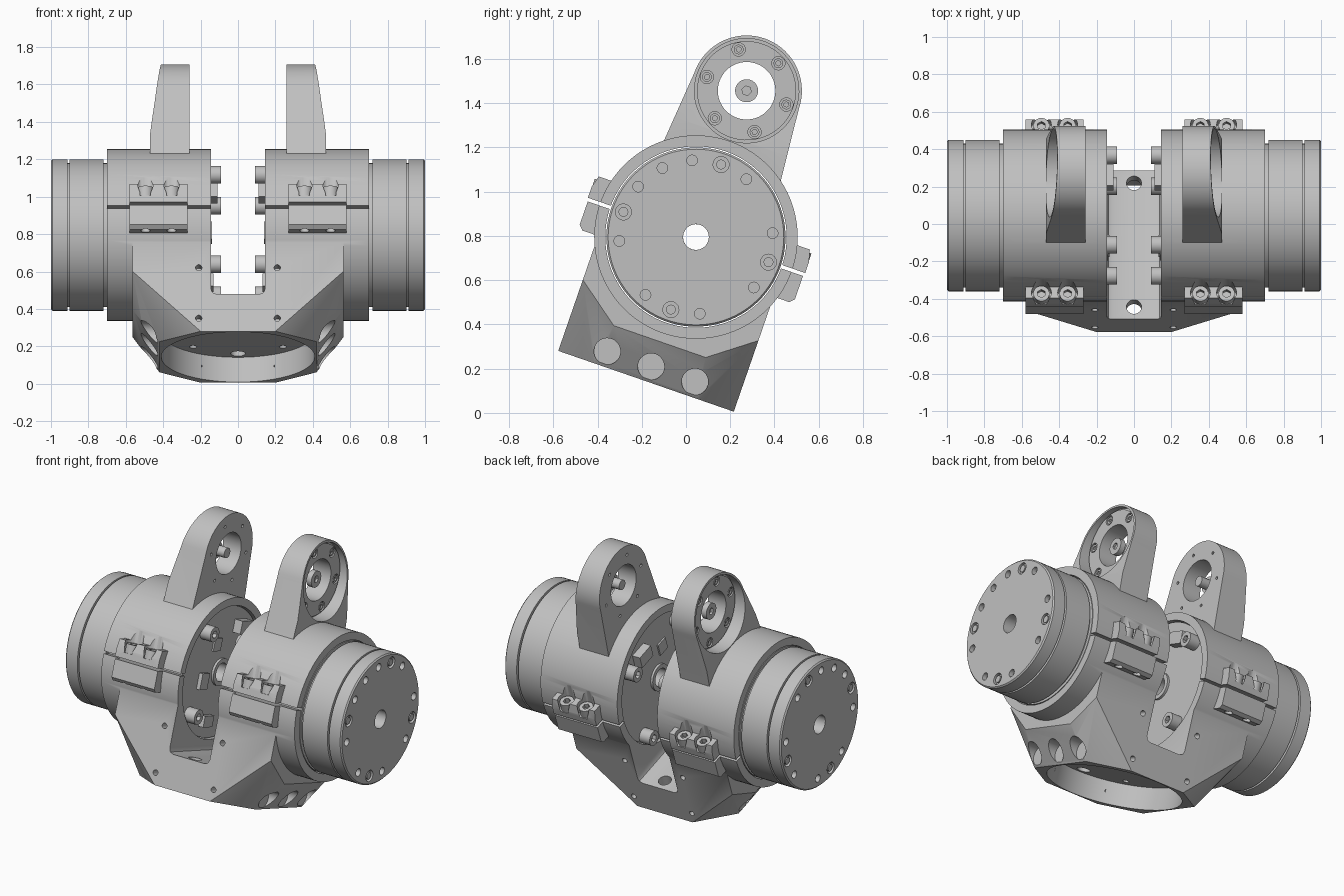
import bpy, bmesh
from math import radians, cos, sin, pi
from mathutils import Matrix, Vector

if "Cube" in bpy.data.objects:
    bpy.data.objects.remove(bpy.data.objects["Cube"])

# Everything is built around the motor axis, then leaned back and lifted
PLACE = Matrix.Translation((0, 0.045, 0.795)) @ Matrix.Rotation(radians(-19.1), 4, 'X')
TURN = {'x': Matrix.Rotation(pi / 2, 4, 'Y'),
        'y': Matrix.Rotation(-pi / 2, 4, 'X'),
        'z': Matrix.Identity(4)}

grey = bpy.data.materials.new("machined grey")
grey.use_nodes = True
grey.diffuse_color = (0.53, 0.53, 0.53, 1)
grey.node_tree.nodes["Principled BSDF"].inputs["Base Color"].default_value = grey.diffuse_color


def to_object(name, bm):
    bmesh.ops.recalc_face_normals(bm, faces=bm.faces)
    mesh = bpy.data.meshes.new(name)
    bm.to_mesh(mesh)
    bm.free()
    ob = bpy.data.objects.new(name, mesh)
    bpy.context.collection.objects.link(ob)
    return ob


def cylinders(name, radius, axis, low, high, spots=((0, 0),), sides=32):
    """Cylinders along one axis from low to high, at spots on the other two axes."""
    bm = bmesh.new()
    mid = (low + high) / 2
    for a, b in spots:
        centre = {'x': (mid, a, b), 'y': (a, mid, b), 'z': (a, b, mid)}[axis]
        bmesh.ops.create_cone(bm, cap_ends=True, segments=sides, radius1=radius, radius2=radius,
                              depth=high - low, matrix=Matrix.Translation(centre) @ TURN[axis])
    return to_object(name, bm)


def prism(name, outline, axis, low, high):
    bm = bmesh.new()
    put = (lambda a, b, t: (t, a, b)) if axis == 'x' else (lambda a, b, t: (a, t, b))
    face = bm.faces.new([bm.verts.new(put(a, b, low)) for a, b in outline])
    made = bmesh.ops.extrude_face_region(bm, geom=[face])["geom"]
    shift = Vector(put(0, 0, high - low))
    bmesh.ops.translate(bm, vec=shift, verts=[v for v in made if isinstance(v, bmesh.types.BMVert)])
    return to_object(name, bm)


def box(name, x, y, z):
    return prism(name, [(y[0], z[0]), (y[1], z[0]), (y[1], z[1]), (y[0], z[1])], 'x', *x)


def combine(ob, operation, *others):
    """Apply booleans one after another and discard the tools."""
    for other in others:
        mod = ob.modifiers.new("bool", 'BOOLEAN')
        mod.operation, mod.object, mod.solver = operation, other, 'EXACT'
        bpy.context.view_layer.update()
        graph = bpy.context.evaluated_depsgraph_get()
        mesh = bpy.data.meshes.new_from_object(ob.evaluated_get(graph))
        ob.modifiers.clear()
        ob.data = mesh
        bpy.data.objects.remove(other)


def finish(ob, mirrored=True):
    ob.data.transform(PLACE)
    ob.data.materials.clear()
    ob.data.materials.append(grey)
    bpy.ops.object.select_all(action='DESELECT')
    ob.select_set(True)
    bpy.context.view_layer.objects.active = ob
    bpy.ops.object.shade_smooth_by_angle(angle=radians(30))
    if mirrored:
        ob.modifiers.new("both sides", 'MIRROR').use_mirror_merge = False


def circle(radius, degrees, height=0):
    return [(radius * cos(radians(d)), height + radius * sin(radians(d))) for d in degrees]


BOTH = (1, -1)
EAR_X = (0.355, 0.495)
EAR_SPOTS = [(x, s * 0.475) for x in EAR_X for s in BOTH]
AXIS_HEIGHT = 0.70   # arm bearing above the motor axis

# Lower bracket: faceted block, two half shells and four ears
bm = bmesh.new()
for sx in BOTH:
    for sy in BOTH:
        for x, y, z in ((0.2, 0.42, -0.69), (0.42, 0.25, -0.69), (0.565, 0.22, -0.5),
                        (0.565, 0.42, -0.35), (0.565, 0.42, -0.1)):
            bm.verts.new((sx * x, sy * y, z))
bmesh.ops.convex_hull(bm, input=bm.verts)
bmesh.ops.dissolve_limit(bm, angle_limit=0.01, verts=bm.verts, edges=bm.edges)
bracket = to_object("lower_bracket", bm)
for s in BOTH:
    low, high = sorted((s * 0.1, s * 0.7))
    combine(bracket, 'UNION', cylinders("shell", 0.46, 'x', low, high, sides=96))
    for t in BOTH:
        ear = [(t * 0.42, 0.03), (t * 0.515, 0.03), (t * 0.515, -0.12), (t * 0.495, -0.14), (t * 0.42, -0.14)]
        low, high = sorted((s * 0.27, s * 0.58))
        combine(bracket, 'UNION', prism("ear", ear, 'x', low, high))
for s in BOTH:
    low, high = sorted((s * 0.12, s * 0.75))
    combine(bracket, 'DIFFERENCE', cylinders("bore", 0.41, 'x', low, high, sides=96))
    low, high = sorted((s * 0.43, s * 0.7))
    combine(bracket, 'DIFFERENCE', cylinders("side pockets", 0.06, 'x', low, high,
                                             [(y, -0.62) for y in (-0.21, 0, 0.21)]))
slot = [(-0.145, 0.6), (-0.145, -0.45), (-0.136, -0.471), (-0.115, -0.48),
        (0.115, -0.48), (0.136, -0.471), (0.145, -0.45), (0.145, 0.6)]
combine(bracket, 'DIFFERENCE',
        prism("slot", slot, 'y', -1, 1),
        box("split", (-1, 1), (-1, 1), (-0.008, 0.7)),
        cylinders("base cavity", 0.41, 'z', -0.8, -0.55, sides=96),
        cylinders("floor holes", 0.04, 'z', -0.7, -0.4, [(0, 0.35), (0, -0.35)]),
        cylinders("ceiling holes", 0.02, 'z', -0.6, -0.52, [(s * 0.24, t * 0.24) for s in BOTH for t in BOTH]),
        cylinders("ear holes", 0.025, 'z', -0.2, -0.09, [(s * x, y) for x, y in EAR_SPOTS for s in BOTH]))
for t in BOTH:
    low, high = sorted((t * 0.36, t * 0.5))
    combine(bracket, 'DIFFERENCE', cylinders("wall holes", 0.017, 'y', low, high,
                                             [(s * 0.21, z) for s in BOTH for z in (-0.33, -0.616)]))
finish(bracket, False)

# Upper clamp: half shell, tapered arm with bearing seat, ears with bolt pockets
clamp = cylinders("upper_clamp", 0.46, 'x', 0.145, 0.7, sides=96)
arm = prism("arm", [(0.285, 0.3)] + circle(0.25, range(0, 181, 5), AXIS_HEIGHT) + [(-0.285, 0.3)],
            'x', 0.26, 0.47)
taper = [(0.47, 0.48), (0.46, 0.56), (0.445, 0.67), (0.408, 0.96), (0.4, 1.1), (0.6, 1.1), (0.6, 0.48)]
combine(arm, 'DIFFERENCE', prism("taper", taper, 'y', -1, 1))
combine(clamp, 'UNION', arm)
for t in BOTH:
    ear = [(t * 0.42, -0.03), (t * 0.52, -0.03), (t * 0.52, 0.06), (t * 0.505, 0.115), (t * 0.42, 0.115)]
    combine(clamp, 'UNION', prism("ear", ear, 'x', 0.27, 0.58))
ring = circle(0.19, range(0, 360, 60), AXIS_HEIGHT)
hub = [(0, AXIS_HEIGHT)]
combine(clamp, 'DIFFERENCE',
        cylinders("bore", 0.41, 'x', 0.1, 0.75, sides=96),
        box("split", (0, 1), (-1, 1), (-0.7, 0.008)),
        cylinders("bolt pockets", 0.053, 'z', 0.045, 0.18, EAR_SPOTS),
        cylinders("bearing seat", 0.236, 'x', 0.375, 0.6, hub, 64),
        cylinders("arm hole", 0.13, 'x', 0.2, 0.6, hub, 64),
        cylinders("inner screw holes", 0.01, 'x', 0.2, 0.3, ring, 12))
finish(clamp)

# Bearing ring with countersunk screws and a floating centre screw
bearing = cylinders("bearing_ring", 0.224, 'x', 0.37, 0.39, hub, 64)
combine(bearing, 'DIFFERENCE', cylinders("hole", 0.13, 'x', 0.3, 0.5, hub, 64),
        cylinders("screw seats", 0.03, 'x', 0.375, 0.5, ring, 24))
finish(bearing)
screws = cylinders("bearing_screws", 0.022, 'x', 0.365, 0.387, ring, 24)
combine(screws, 'DIFFERENCE', cylinders("sockets", 0.012, 'x', 0.378, 0.5, ring, 6))
finish(screws)
centre_screw = cylinders("centre_screw", 0.052, 'x', 0.34, 0.375, hub)
combine(centre_screw, 'UNION', cylinders("shank", 0.032, 'x', 0.27, 0.35, hub))
combine(centre_screw, 'DIFFERENCE', cylinders("socket", 0.022, 'x', 0.36, 0.5, hub, 6))
finish(centre_screw)

# Clamp bolts in the ear pockets
bolts = cylinders("clamp_bolts", 0.043, 'z', 0.04, 0.1, EAR_SPOTS)
combine(bolts, 'DIFFERENCE', cylinders("sockets", 0.023, 'z', 0.07, 0.2, EAR_SPOTS, 6))
finish(bolts)

# Motor: turned body with grooves and a hollow shaft
profile = [(0.165, 0.058), (0.165, 0.405), (0.7, 0.405), (0.7, 0.385), (0.718, 0.385), (0.718, 0.405),
           (0.9, 0.405), (0.9, 0.385), (0.912, 0.385), (0.912, 0.405), (0.992, 0.405), (1.0, 0.397),
           (1.0, 0.058)]
bm = bmesh.new()
verts = [bm.verts.new((x, 0, r)) for x, r in profile]
edges = [bm.edges.new((a, b)) for a, b in zip(verts, verts[1:] + verts[:1])]
bmesh.ops.spin(bm, geom=verts + edges, axis=(1, 0, 0), cent=(0, 0, 0), angle=2 * pi, steps=96)
bmesh.ops.remove_doubles(bm, verts=bm.verts, dist=0.0005)
motor = to_object("motor", bm)
quarters = range(0, 360, 90)
small = [q + d for q in quarters for d in (-22, 22)] + [135]
combine(motor, 'DIFFERENCE',
        cylinders("small holes", 0.024, 'x', 0.97, 1.1, circle(0.347, small), 24),
        cylinders("large holes", 0.036, 'x', 0.98, 1.1, circle(0.347, quarters), 24))
finish(motor)
finish(cylinders("motor_face_screws", 0.022, 'x', 0.97, 0.997, circle(0.347, quarters), 24))

# Inner motor face: hub collar, mounting bolts and connectors
collar = cylinders("hub_collar", 0.085, 'x', 0.15, 0.17, sides=48)
combine(collar, 'DIFFERENCE', cylinders("hole", 0.058, 'x', 0.1, 0.2, sides=48))
finish(collar)
corners = circle(0.358, range(45, 360, 90))
mounts = cylinders("mounting_bolts", 0.047, 'x', 0.09, 0.17, corners)
combine(mounts, 'DIFFERENCE', cylinders("sockets", 0.024, 'x', 0.05, 0.115, corners, 6))
finish(mounts)
finish(box("power_connector", (0.11, 0.17), (0.06, 0.18), (0.24, 0.32)))
finish(box("signal_connector", (0.14, 0.17), (-0.22, -0.14), (-0.1, 0.0)))
finish(box("lower_connector", (0.13, 0.17), (-0.12, -0.02), (-0.33, -0.26)))
finish(box("circuit_chip", (0.155, 0.17), (-0.13, -0.05), (0.13, 0.21)))
